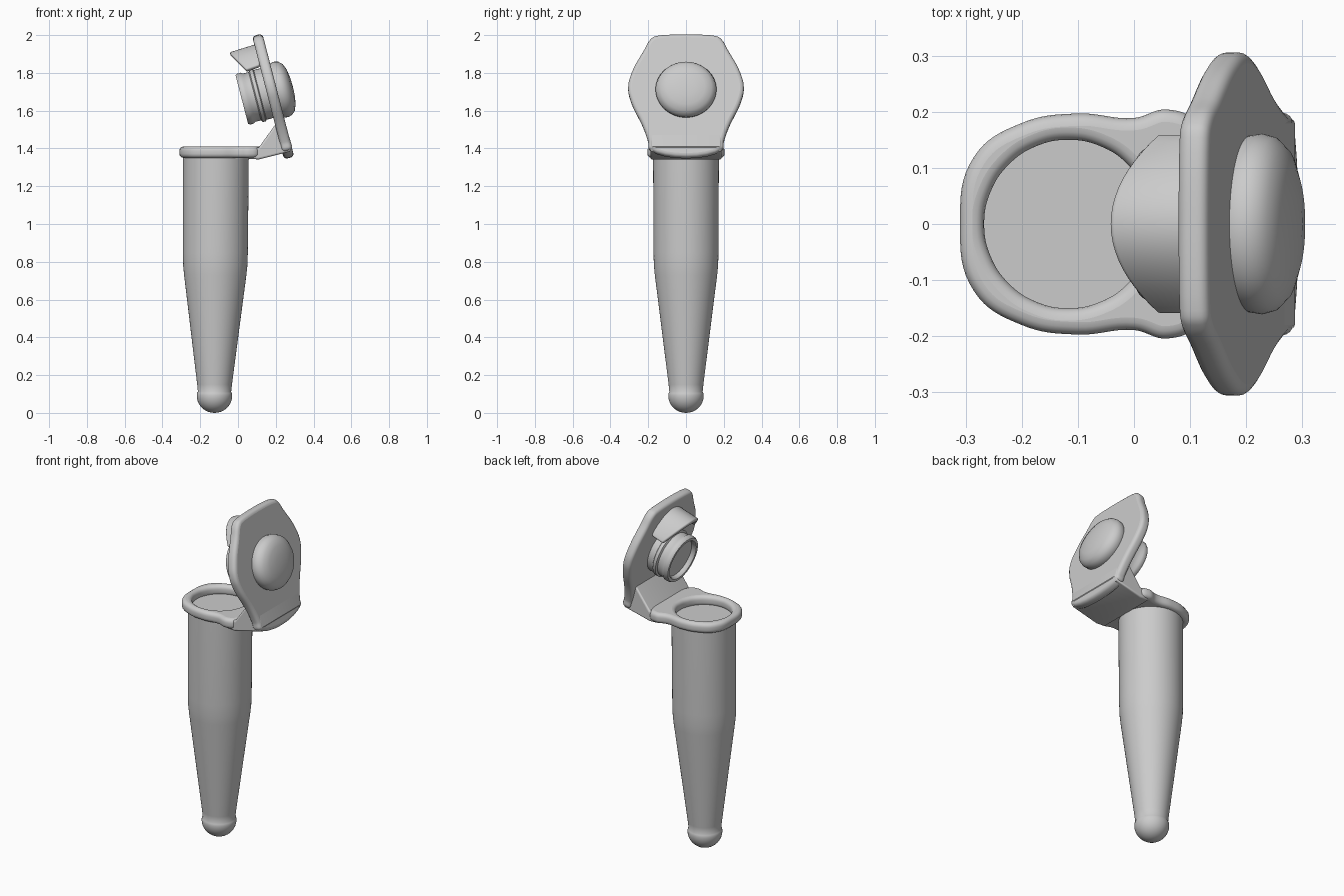
import bpy, bmesh, math
from mathutils import Matrix, Vector

if "Cube" in bpy.data.objects:
    bpy.data.objects.remove(bpy.data.objects["Cube"], do_unlink=True)

GREY = (0.6, 0.6, 0.6, 1)
plastic = bpy.data.materials.new("grey_plastic")
plastic.use_nodes = True
plastic.diffuse_color = GREY
plastic.node_tree.nodes["Principled BSDF"].inputs["Base Color"].default_value = GREY


def finish(obj, angle=40):
    """Give the part its colour and smooth shading."""
    obj.data.materials.clear()
    obj.data.materials.append(plastic)
    bpy.ops.object.select_all(action='DESELECT')
    obj.select_set(True)
    bpy.context.view_layer.objects.active = obj
    if obj.type == 'CURVE':
        bpy.ops.object.convert(target='MESH')
        obj = bpy.context.view_layer.objects.active
    bpy.ops.object.shade_smooth_by_angle(angle=math.radians(angle))
    return obj


def from_bmesh(name, bm, matrix=Matrix()):
    bmesh.ops.recalc_face_normals(bm, faces=bm.faces)
    mesh = bpy.data.meshes.new(name)
    bm.to_mesh(mesh)
    bm.free()
    obj = bpy.data.objects.new(name, mesh)
    obj.matrix_world = matrix
    bpy.context.collection.objects.link(obj)
    return obj


def lathe(name, profile, matrix, steps=64):
    """Spin a (radius, height) profile around the local z axis."""
    bm = bmesh.new()
    verts = [bm.verts.new((r, 0, h)) for r, h in profile]
    edges = [bm.edges.new(pair) for pair in zip(verts, verts[1:])]
    bmesh.ops.spin(bm, geom=verts + edges, axis=(0, 0, 1), cent=(0, 0, 0),
                   angle=math.tau, steps=steps, use_duplicate=False)
    bmesh.ops.remove_doubles(bm, verts=bm.verts, dist=0.0005)
    return finish(from_bmesh(name, bm, matrix))


def slab(name, loops, half, bevel, matrix, handle='AUTO'):
    """Round-edged slab from closed outlines; a second outline is a hole."""
    curve = bpy.data.curves.new(name, 'CURVE')
    curve.dimensions = '2D'
    curve.fill_mode = 'BOTH'
    curve.extrude = half - bevel
    curve.bevel_depth = bevel
    curve.bevel_resolution = 3
    curve.offset = -bevel
    curve.resolution_u = 8
    for loop in loops:
        spline = curve.splines.new('BEZIER')
        spline.bezier_points.add(len(loop) - 1)
        spline.use_cyclic_u = True
        for point, (u, v) in zip(spline.bezier_points, loop):
            point.co = (u, v, 0)
            point.handle_left_type = point.handle_right_type = handle
    obj = bpy.data.objects.new(name, curve)
    obj.matrix_world = matrix
    bpy.context.collection.objects.link(obj)
    return finish(obj)


def frame(x_axis, y_axis, origin):
    x, y = Vector(x_axis).normalized(), Vector(y_axis).normalized()
    m = Matrix((x, y, x.cross(y))).transposed().to_4x4()
    m.translation = origin
    return m


# Tube: round tip, tapered lower half, straight upper half, shallow closed mouth
tip = [(0.094 * math.sin(a), 0.092 - 0.092 * math.cos(a))
       for a in (math.radians(i * 10) for i in range(10))]
body = [(0.092, 0.105), (0.088, 0.112), (0.092, 0.15), (0.165, 0.73),
        (0.17, 0.78), (0.172, 0.85), (0.174, 1.38), (0.163, 1.38),
        (0.157, 1.36), (0, 1.36)]
lathe("tube", tip + body,
      Matrix.Translation((-0.125, 0, 0)) @ Matrix.Rotation(0.006, 4, 'Y'))

# Rim flange around the mouth, with ears at the hinge
side = [(0.11, 0.18), (0.06, 0.204), (0.0, 0.189), (-0.1, 0.197),
        (-0.2, 0.18), (-0.285, 0.12)]
outline = side + [(-0.31, 0)] + [(x, -y) for x, y in reversed(side)]
hole = [(-0.117 + 0.15 * math.cos(a), -0.15 * math.sin(a))
        for a in (math.tau * i / 16 for i in range(16))]
slab("rim_flange", [outline, hole], 0.03, 0.022,
     Matrix.Translation((0, 0, 1.38)))

# Hinge strap with the wedge that carries the lid
wedge = [(0.055, 1.345), (0.11, 1.342), (0.275, 1.383), (0.287, 1.41),
         (0.25, 1.53), (0.2, 1.53), (0.11, 1.405), (0.06, 1.4)]
slab("hinge_strap", [wedge], 0.188, 0.01,
     frame((1, 0, 0), (0, 0, 1), (0, 0, 0)), 'VECTOR')

# Lid plate leaning back over the hinge
LEAN = math.radians(14.5)
up = (-math.sin(LEAN), 0, math.cos(LEAN))
centre = Vector((0.18, 0, 1.70))
half_lid = [(0.19, -0.32), (0.2, -0.275), (0.225, -0.2), (0.293, -0.05),
            (0.306, 0.02), (0.288, 0.1), (0.225, 0.22), (0.18, 0.292),
            (0.155, 0.303)]
lid = half_lid + [(-y, s) for y, s in reversed(half_lid)]
slab("lid_plate", [lid], 0.028, 0.02, frame((0, 1, 0), up, centre))

# Domed button on the outside of the lid
outward = Matrix.Translation(centre) @ Matrix.Rotation(math.pi / 2 - LEAN, 4, 'Y')
lathe("lid_button", [(0.15, 0.01), (0.158, 0.03), (0.161, 0.05), (0.155, 0.072),
                     (0.135, 0.092), (0.1, 0.105), (0.05, 0.112), (0, 0.114)],
      outward @ Matrix.Diagonal((0.94, 1, 1, 1)))

# Stopper plug on the inside of the lid, with collar and hollow lipped end
lathe("lid_plug", [(0.136, 0), (0.136, 0.065), (0.143, 0.07), (0.143, 0.088),
                   (0.132, 0.094), (0.132, 0.125), (0.139, 0.135),
                   (0.139, 0.155), (0.133, 0.165), (0.118, 0.165),
                   (0.112, 0.158), (0.11, 0.14), (0, 0.14)],
      outward @ Matrix.Rotation(math.pi, 4, 'Y'))

# Arched finger tab above the plug
bm = bmesh.new()
rows = []
for i in range(-10, 11):
    t = i / 10
    rows.append([bm.verts.new((-0.04 + 0.085 * t * t, 0.152 * t, 1.897 - 0.087 * t * t)),
                 bm.verts.new((0.115, 0.152 * t, 1.945 - 0.11 * t * t))])
for (a, b), (c, d) in zip(rows, rows[1:]):
    bm.faces.new((a, b, d, c))
tab = from_bmesh("finger_tab", bm)
solid = tab.modifiers.new("thickness", 'SOLIDIFY')
solid.thickness = 0.025
solid.offset = 0
round_off = tab.modifiers.new("soft_edges", 'BEVEL')
round_off.width = 0.008
round_off.segments = 3
finish(tab)
